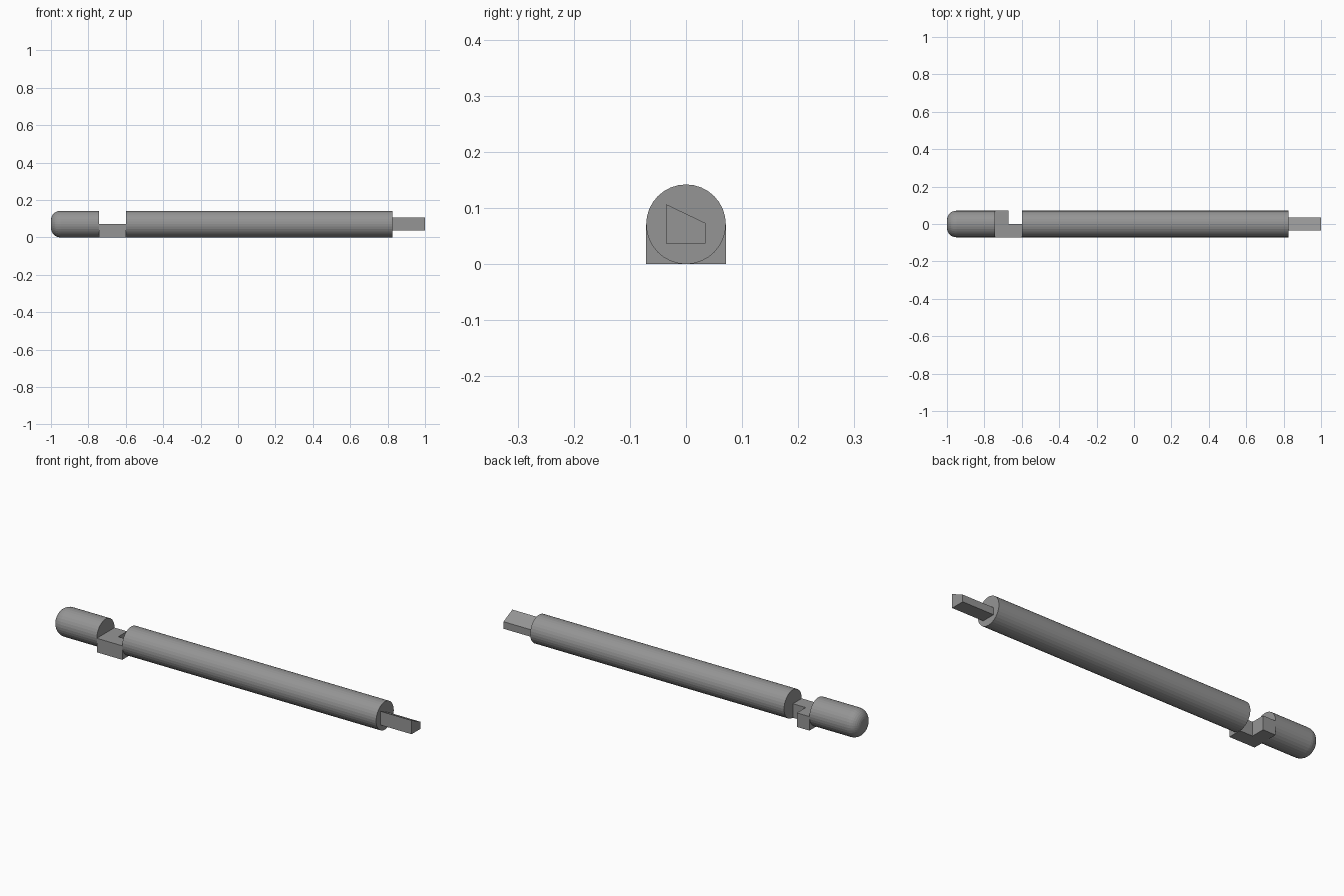
import bpy, math

cube = bpy.data.objects.get("Cube")
if cube:
    bpy.data.objects.remove(cube, do_unlink=True)

RADIUS = 0.071
SIDES = 32

steel = bpy.data.materials.new("grey_steel")
steel.use_nodes = True
colour = (0.3, 0.3, 0.3, 1)
steel.diffuse_color = colour
steel.node_tree.nodes["Principled BSDF"].inputs["Base Color"].default_value = colour


def make_object(name, verts, faces):
    mesh = bpy.data.meshes.new(name)
    mesh.from_pydata(verts, [], faces)
    mesh.materials.append(steel)
    obj = bpy.data.objects.new(name, mesh)
    bpy.context.collection.objects.link(obj)
    return obj


def loft(name, rings):
    """Skin a list of equal-sized rings, running along +x, and cap both ends."""
    n = len(rings[0])
    verts = [p for ring in rings for p in ring]
    faces = [tuple(reversed(range(n))), tuple(range(len(verts) - n, len(verts)))]
    for r in range(len(rings) - 1):
        for i in range(n):
            a, b = r * n + i, r * n + (i + 1) % n
            faces.append((a, b, b + n, a + n))
    return make_object(name, verts, faces)


def circle(x, radius):
    angles = [2 * math.pi * i / SIDES for i in range(SIDES)]
    return [(x, radius * math.cos(a), RADIUS + radius * math.sin(a)) for a in angles]


# Long round shaft
loft("shaft", [circle(-0.6, RADIUS), circle(0.825, RADIUS)])

# Head with a rounded outer end
FILLET = 0.05
rings = []
for i in range(9):
    a = math.pi / 2 * i / 8
    rings.append(circle(-1 + FILLET * (1 - math.sin(a)),
                        RADIUS - FILLET * (1 - math.cos(a))))
rings.reverse()
rings = sorted(rings, key=lambda ring: ring[0][0])
rings.append(circle(-0.743, RADIUS))
loft("head", rings)

# L-shaped link between head and shaft
outline = [(-0.743, -RADIUS), (-0.6, -RADIUS), (-0.6, 0),
           (-0.672, 0), (-0.672, RADIUS), (-0.743, RADIUS)]
loft("link", [[(x, y, z) for x, y in outline] for z in (0, RADIUS)])

# Sloped tongue at the far end
section = [(-0.036, 0.037), (0.035, 0.037), (0.035, 0.073), (-0.036, 0.107)]
loft("tongue", [[(x, y, z) for y, z in section] for x in (0.825, 1)])
